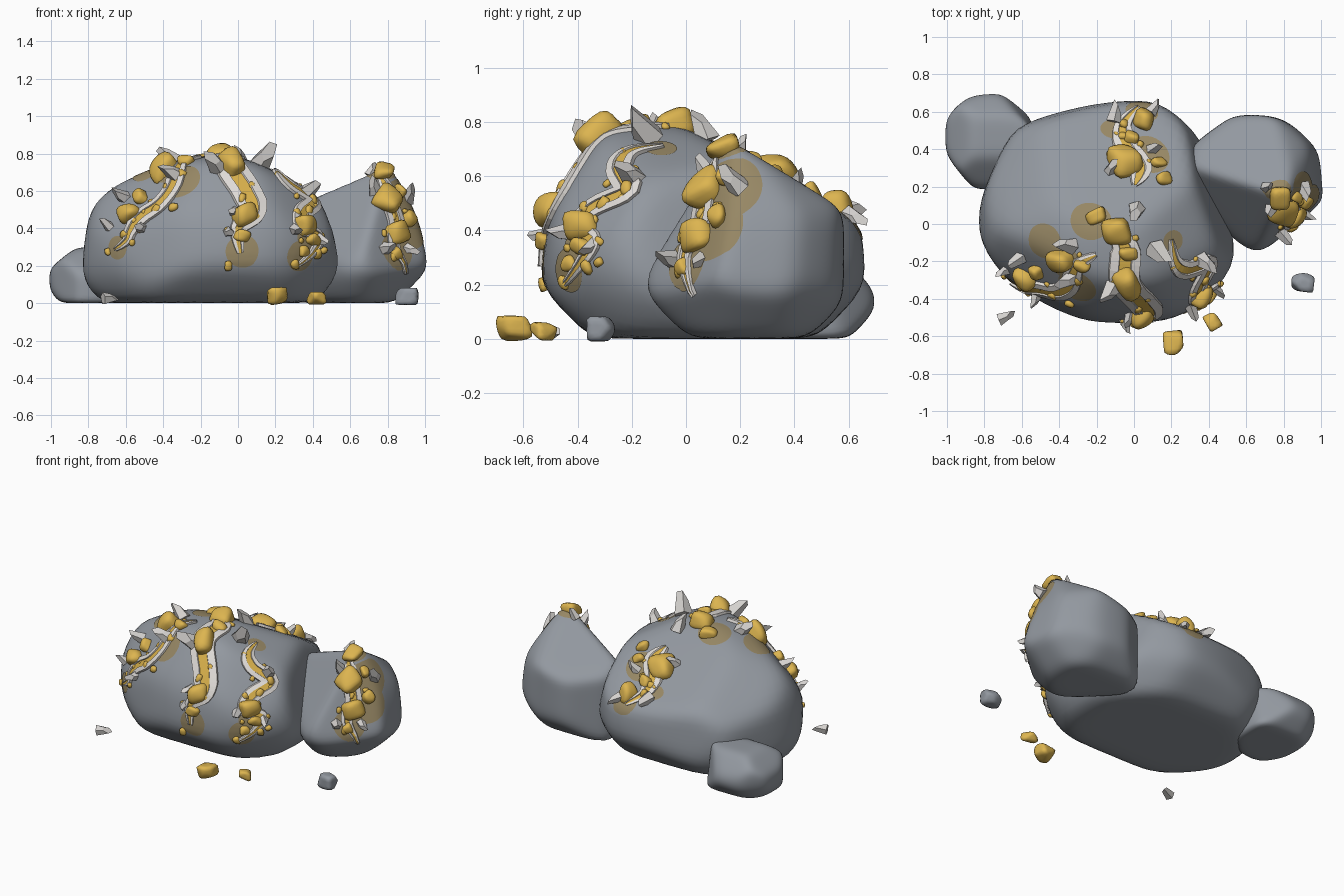
import bpy, bmesh, math, random
from mathutils import Vector, Matrix
from mathutils.bvhtree import BVHTree

random.seed(7)
old = bpy.data.objects.get("Cube")
if old:
    bpy.data.objects.remove(old, do_unlink=True)


def material(name, *rgb):
    mat = bpy.data.materials.new(name)
    mat.use_nodes = True
    mat.diffuse_color = (*rgb, 1)
    bsdf = next(n for n in mat.node_tree.nodes if n.type == 'BSDF_PRINCIPLED')
    bsdf.inputs["Base Color"].default_value = (*rgb, 1)
    return mat


ROCK = material("grey rock", .29, .315, .35)
GOLD = material("gold", .72, .46, .08)
VEIN_GOLD = material("vein gold", .68, .43, .07)
QUARTZ = material("pale quartz", .74, .71, .68)
CRYSTAL = material("grey crystal", .66, .64, .62)
STAIN = material("ochre stain", .31, .245, .13)


def finish(bm, name, mats, smooth=False):
    mesh = bpy.data.meshes.new(name)
    for face in bm.faces:
        face.smooth = smooth
    bm.to_mesh(mesh)
    bm.free()
    for mat in mats:
        mesh.materials.append(mat)
    obj = bpy.data.objects.new(name, mesh)
    bpy.context.collection.objects.link(obj)
    return obj


def add_stone(bm, matrix, planes, detail, sharpness):
    """Ball cut by (nx, ny, nz, distance) planes with softened edges."""
    verts = bmesh.ops.create_icosphere(bm, subdivisions=detail, radius=1)["verts"]
    cuts = [(Vector(p[:3]), p[3]) for p in planes]
    for v in verts:
        d = v.co.normalized()
        total = sum((max(0, d.dot(n)) / h) ** sharpness for n, h in cuts)
        v.co = matrix @ (d * total ** (-1 / sharpness))


# ---- boulders ----
trees = []


def boulder(name, centre, sharpness, planes):
    bm = bmesh.new()
    add_stone(bm, Matrix.Translation(centre), planes, 5, sharpness)
    trees.append(BVHTree.FromBMesh(bm))
    finish(bm, name, [ROCK], True)


boulder("main_boulder", (-.13, .05, .35), 20, [
    (0, 0, -1, .35), (1, .3, .3, .59), (1, -.6, 0, .83), (0, -1, .1, .575),
    (-.5, -1, .1, .64), (-1, 0, .1, .7), (-1, .5, 0, .75), (-.3, 1, .1, .62),
    (0, 1, .1, .61), (.8, 1, .1, .82), (.5, -1, 0, .74), (-1, -.7, 0, .81),
    (0, .55, 1, .405), (-.35, 0, 1, .485), (.5, 0, 1, .52), (0, -1, .7, .65),
    (-1, -.1, .6, .77), (-.8, -1, 1, .83), (1, -1, 1, 1), (0, -.1, 1, .455),
    (-.6, .5, 1, .585), (0, -1, -1, .75), (1, 0, -.8, .83), (-1, 0, -1, .95),
    (0, 1, -1, .78), (1, -1, -1, 1.13), (-1, -1, -1, 1.1), (1, 1, -1, 1.05),
    (-1, 1, -1, 1.15)])
boulder("left_boulder", (.68, .25, .32), 17, [
    (0, 0, -1, .32), (1, .1, .15, .31), (1, 0, .5, .35), (0, 1, 0, .335),
    (1, 1, .1, .45), (.4, 1, 0, .365), (-.75, 1, 0, .45), (-1, 0, 0, .38),
    (-.1, -1, 0, .41), (-1, -1, 0, .49), (-.25, .55, 1, .335), (-.65, -1, .8, .36),
    (.8, -1, .4, .365), (1, 1, 1.2, .61), (0, -1, -1, .57), (1, 0, -1, .48),
    (0, 1, -1, .52), (1, -1, -1, .59), (1, 1, -1, .6), (-1, -1, -1, .66)])
boulder("small_boulder", (-.78, .44, .13), 13, [
    (0, 0, -1, .13), (-1, 0, 0, .23), (0, 0, 1, .17), (-.1, 1, 0, .26),
    (0, -1, 0, .255), (1, 0, 0, .24), (-1, -.8, 0, .285), (-1, 1, 0, .36),
    (1, 1, .2, .34), (1, -1, 0, .34), (-.8, 0, 1, .24), (0, 1, 1, .31),
    (0, -.8, 1, .235), (-1, 0, -1, .3), (0, 1, -1, .29), (-1, 1, -1, .39)])


def snap(point):
    """Nearest point and normal on any boulder."""
    hits = [t.find_nearest(Vector(point)) for t in trees]
    return min(hits, key=lambda h: h[3])[:2]


# ---- quartz veins with a gold core ----
def spline(points, steps=6):
    pts = [Vector(p) for p in points]
    pts = [pts[0]] + pts + [pts[-1]]
    out = []
    for a, b, c, d in zip(pts, pts[1:], pts[2:], pts[3:]):
        for i in range(steps):
            t = i / steps
            out.append((2 * b + (c - a) * t + (2 * a - 5 * b + 4 * c - d) * t * t
                        + (3 * b - a - 3 * c + d) * t ** 3) / 2)
    return out + [pts[-1]]


SECTION = [(-1, -.01), (-.9, .016), (-.38, .02), (-.34, .012),
           (.34, .012), (.38, .02), (.9, .016), (1, -.01)]


def vein(name, points, width):
    path = [snap(p) for p in spline(points)]
    bm = bmesh.new()
    rows = []
    last = len(path) - 1
    for i, (co, n) in enumerate(path):
        along = path[min(i + 1, last)][0] - path[max(i - 1, 0)][0]
        side = along.cross(n).normalized()
        w = width * (.2 + .8 * min(1, 5 * i / last, 2.4 * (last - i) / last))
        row = []
        for offset, height in SECTION:
            p, normal = snap(co + side * offset * w)
            row.append(bm.verts.new(p + normal * height))
        rows.append(row)
    for r, s in zip(rows, rows[1:]):
        for k in range(len(SECTION) - 1):
            face = bm.faces.new((r[k], r[k + 1], s[k + 1], s[k]))
            face.material_index = int(k == 3)
    finish(bm, name, [QUARTZ, VEIN_GOLD])


VEINS = {
    "front_right_vein": ([(-.2, -.16, .78), (-.3, -.22, .73), (-.34, -.32, .62), (-.42, -.37, .54),
                          (-.53, -.37, .48), (-.58, -.37, .4), (-.6, -.37, .34), (-.66, -.33, .29)], .058),
    "centre_vein": ([(-.14, -.02, .8), (-.05, -.12, .8), (-.05, -.3, .73), (.04, -.42, .6),
                     (.08, -.5, .5), (0, -.52, .4), (.01, -.53, .27)], .088),
    "front_left_vein": ([(.2, -.08, .72), (.22, -.2, .69), (.29, -.25, .64), (.42, -.23, .57),
                         (.36, -.36, .5), (.36, -.42, .42), (.44, -.35, .36), (.4, -.4, .27),
                         (.32, -.45, .2)], .056),
    "back_vein": ([(0, .22, .7), (.03, .32, .65), (-.04, .42, .58), (-.06, .52, .5),
                   (.02, .62, .44)], .07),
    "left_boulder_vein": ([(.75, .15, .68), (.8, .08, .56), (.84, .06, .42), (.81, .03, .3),
                           (.87, .06, .18)], .055),
}
for vein_name, (vein_path, vein_width) in VEINS.items():
    vein(vein_name, vein_path, vein_width)

# ---- thin ochre stains round the veins ----
bm = bmesh.new()
for x, y, z, radius in [
        (-.3, -.32, .64, .11), (-.47, -.09, .7, .1), (-.65, -.33, .3, .065), (-.23, .04, .8, .11),
        (-.36, -.2, .7, .1), (.02, -.53, .28, .09), (.34, -.45, .25, .085), (.38, -.4, .35, .08),
        (.08, .37, .58, .12), (.04, .6, .45, .09), (-.1, .5, .5, .08), (.77, .17, .68, .1),
        (.88, .17, .54, .13), (.88, .13, .4, .13), (.82, .04, .27, .1), (.21, -.09, .71, .06)]:
    co, n = snap((x, y, z))
    turn = n.to_track_quat('Z', 'Y')
    disc = bmesh.ops.create_grid(bm, x_segments=12, y_segments=12, size=1)["verts"]
    for v in disc:
        # square grid rounded into a disc
        a, b = v.co.x, v.co.y
        flat = Vector((a * math.sqrt(1 - b * b / 2), b * math.sqrt(1 - a * a / 2), 0))
        p, normal = snap(co + turn @ (flat * radius))
        v.co = p + normal * .004
finish(bm, "ochre_stains", [STAIN], True)


# ---- gold nuggets ----
def add_nugget(bm, co, n, r, sharpness=5):
    planes = [(*Vector([random.gauss(0, 1) for _ in range(3)]).normalized(),
               random.uniform(.85, 1)) for _ in range(7)]
    planes += [(*(Vector(axis) * s), 1) for axis in Matrix.Identity(3) for s in (-1, 1)]
    spin = n.to_track_quat('Z', 'Y').to_matrix().to_4x4()
    spin = spin @ Matrix.Rotation(random.uniform(0, math.tau), 4, 'Z')
    size = Matrix.Diagonal((r * 1.18, r * .95, r * .85, 1))
    add_stone(bm, Matrix.Translation(co) @ spin @ size, planes, 3 if r > .03 else 2, sharpness)


bm = bmesh.new()
for x, y, z, r in [
        (-.6, -.32, .5, .06), (-.4, -.2, .71, .075), (-.53, -.27, .57, .04), (-.27, -.22, .74, .04),
        (-.1, -.04, .8, .075), (-.2, .06, .79, .05), (-.03, -.33, .75, .08), (-.03, -.16, .8, .045),
        (.04, -.5, .47, .067), (.02, -.53, .36, .038), (.38, -.4, .43, .065), (.41, -.39, .34, .04),
        (.35, -.43, .28, .032), (-.05, .35, .63, .085), (.05, .55, .5, .065), (.15, .24, .66, .04),
        (.13, .32, .6, .035), (-.02, .46, .55, .04), (.8, .07, .55, .078), (.84, .05, .37, .065),
        (.78, .16, .67, .055), (.89, .14, .44, .042), (.82, .03, .25, .035), (.86, .15, .6, .035)]:
    co, n = snap((x, y, z))
    add_nugget(bm, co + n * r * .2, n, r)
# small grains scattered beside each vein
for points, width in VEINS.values():
    for p in points[1:] + points[2:-1]:
        jitter = Vector([random.uniform(-.08, .08) for _ in range(3)])
        co, n = snap(Vector(p) + jitter)
        add_nugget(bm, co + n * .006, n, random.uniform(.014, .027))
finish(bm, "gold_nuggets", [GOLD], True)


# ---- quartz crystals ----
def add_crystal(bm, co, axis, length):
    verts = bmesh.ops.create_cone(bm, cap_ends=True, segments=5, radius1=length * .44,
                                  radius2=length * .26, depth=length * .85)["verts"]
    spin = axis.to_track_quat('Z', 'Y').to_matrix().to_4x4()
    slant = random.uniform(0, math.tau)
    for v in verts:
        if v.co.z > 0:
            v.co.z += math.cos(math.atan2(v.co.y, v.co.x) - slant) * length * .35
        v.co = co + spin @ v.co


bm = bmesh.new()
for x, y, z, length in [
        (-.35, -.1, .76, .11), (.12, -.15, .75, .14), (.37, -.2, .61, .11), (-.62, -.2, .58, .09),
        (-.5, -.37, .4, .08), (-.33, -.27, .67, .11), (-.05, -.53, .38, .07), (-.03, -.52, .5, .07),
        (-.12, -.33, .72, .13), (.28, -.42, .38, .08), (.45, -.36, .34, .07), (-.68, -.24, .42, .07),
        (.0, .08, .78, .11), (-.12, .3, .65, .08), (.1, .4, .58, .08), (.1, .6, .45, .08),
        (-.1, .56, .48, .1), (.9, .18, .56, .1), (.72, .08, .6, .09), (.76, 0, .28, .09),
        (.87, .1, .27, .07), (.72, .2, .67, .07)]:
    co, n = snap((x, y, z))
    lean = Vector([random.uniform(-.5, .5) for _ in range(3)])
    add_crystal(bm, co + n * length * .3, (n + lean).normalized(), length)
add_crystal(bm, Vector((-.69, -.5, .028)), Vector((1, .4, .1)), .08)
finish(bm, "quartz_crystals", [CRYSTAL])

# ---- loose pebbles on the ground ----
UP = Vector((0, 0, 1))
for pebble, mat, x, y, r in [("large_gold_pebble", GOLD, .21, -.635, .056),
                             ("small_gold_pebble", GOLD, .42, -.52, .04),
                             ("grey_pebble", ROCK, .9, -.31, .054)]:
    bm = bmesh.new()
    add_nugget(bm, Vector((x, y, r * .68)), UP, r, 12)
    finish(bm, pebble, [mat], True)
